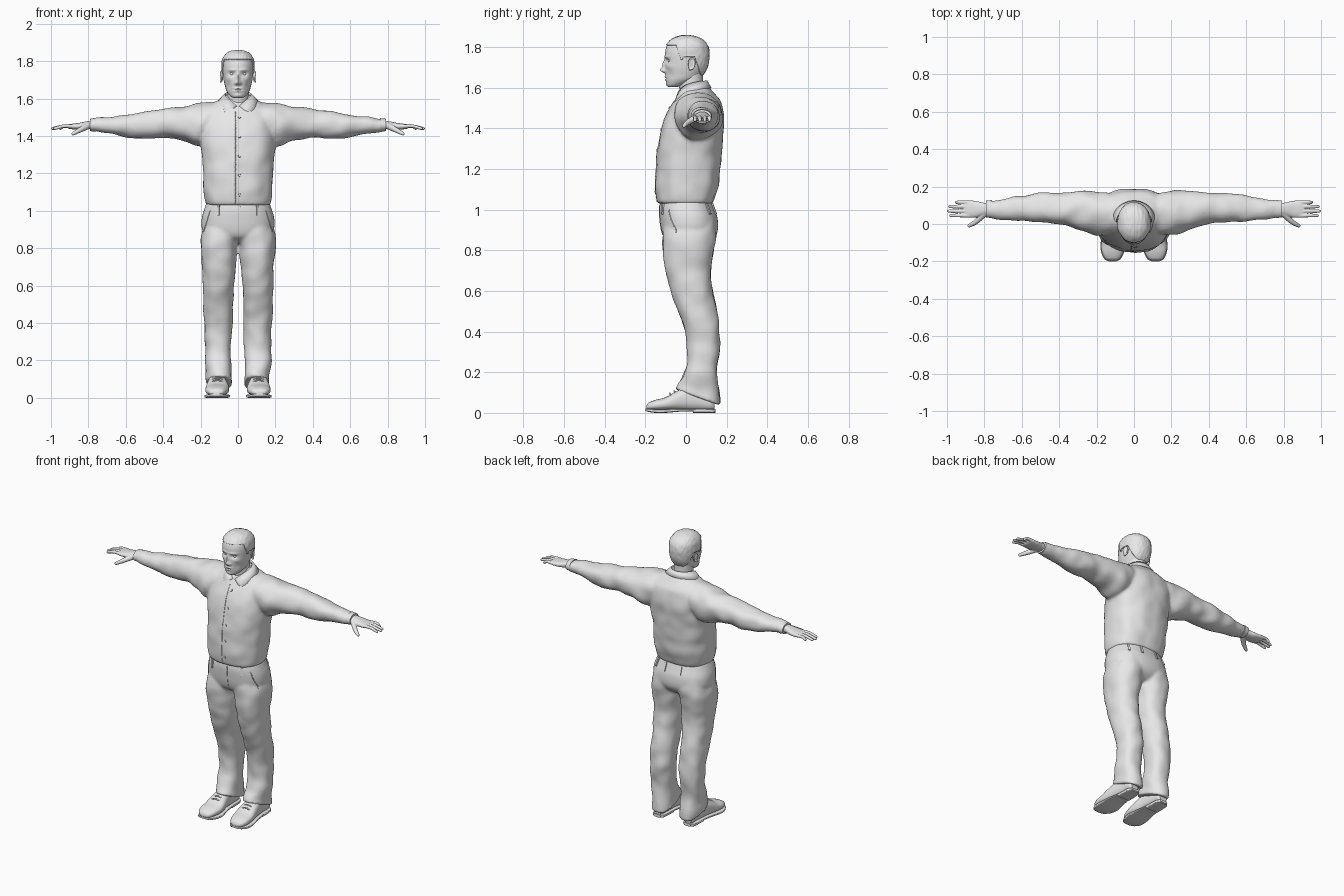
import bpy, bmesh
from math import sin, cos, pi, tau, exp, copysign, radians
from mathutils import Vector, Matrix, noise
from mathutils.bvhtree import BVHTree

default = bpy.data.objects.get("Cube")
if default:
    bpy.data.objects.remove(default, do_unlink=True)

grey = bpy.data.materials.new("plain_grey")
grey.use_nodes = True
grey.diffuse_color = (.8, .8, .8, 1)
grey.node_tree.nodes["Principled BSDF"].inputs["Base Color"].default_value = (.8, .8, .8, 1)

PLACE = {"x": lambda t, u, v: Vector((t, u, v)),
         "y": lambda t, u, v: Vector((u, t, v)),
         "z": lambda t, u, v: Vector((u, v, t))}


def spline(rings, steps):
    """Catmull-Rom interpolation of rows of numbers."""
    pad = [rings[0]] + rings + [rings[-1]]
    rows = []
    for i in range(len(rings) - 1):
        for s in range(steps):
            t = s / steps
            rows.append([b + .5 * t * (c - a + t * (2*a - 5*b + 4*c - d + t * (3*(b - c) + d - a)))
                         for a, b, c, d in zip(*pad[i:i + 4])])
    return rows + [rings[-1]]


def loft(bm, axis, rings, side=1, sides=48, steps=6, power=2.3, fold=0):
    """Skin of rounded sections (position, u min, u max, v min, v max)."""
    loops, faces = [], []
    for t, u0, u1, v0, v1 in spline(rings, steps):
        centre = PLACE[axis](t, (u0 + u1) / 2, (v0 + v1) / 2)
        loop = []
        for k in range(sides):
            c, s = cos(tau * k / sides), sin(tau * k / sides)
            u = (u1 - u0) / 2 * copysign(abs(c) ** (2 / power), c)
            v = (v1 - v0) / 2 * copysign(abs(s) ** (2 / power), s)
            out = PLACE[axis](0, u, v)
            co = centre + out
            co.x *= side
            out.x *= side
            co += out.normalized() * fold * noise.noise(co * 13)
            loop.append(bm.verts.new(co))
        loops.append(loop)
    for a, b in zip(loops, loops[1:]):
        for k in range(sides):
            n = (k + 1) % sides
            faces.append(bm.faces.new((a[k], a[n], b[n], b[k])))
    faces += [bm.faces.new(loops[0]), bm.faces.new(loops[-1])]
    bmesh.ops.recalc_face_normals(bm, faces=faces)


def wide(rows):
    """Rows (z, half width, front, back) as symmetric sections."""
    return [(z, -w, w, f, b) for z, w, f, b in rows]


def limb(bm, points, r0, r1, count=14):
    """Chain of overlapping balls along a path."""
    path = spline([tuple(p) for p in points], count)
    for i, p in enumerate(path):
        r = r0 + (r1 - r0) * i / (len(path) - 1)
        bmesh.ops.create_icosphere(bm, subdivisions=2, radius=r, matrix=Matrix.Translation(p))


def make(name, bm, voxel=0, smooth=0, mirror=False, thick=0):
    mesh = bpy.data.meshes.new(name)
    bm.to_mesh(mesh)
    bm.free()
    mesh.shade_smooth()
    mesh.set_sharp_from_angle(angle=radians(45))
    mesh.materials.append(grey)
    obj = bpy.data.objects.new(name, mesh)
    bpy.context.collection.objects.link(obj)
    if voxel:
        remesh = obj.modifiers.new("merge", "REMESH")
        remesh.mode, remesh.voxel_size, remesh.use_smooth_shade = "VOXEL", voxel, True
    if smooth:
        relax = obj.modifiers.new("relax", "SMOOTH")
        relax.factor, relax.iterations = .5, smooth
    if thick:
        shell = obj.modifiers.new("shell", "SOLIDIFY")
        shell.thickness, shell.offset = thick, 1
    if mirror:
        obj.modifiers.new("mirror", "MIRROR")
    return obj


# Shirt: torso and both sleeves fused together
bm = bmesh.new()
loft(bm, "z", wide([(1.03, .17, -.138, .13), (1.06, .178, -.147, .142), (1.12, .184, -.15, .16),
                    (1.2, .187, -.148, .17), (1.3, .196, -.138, .178), (1.38, .205, -.125, .183),
                    (1.46, .203, -.1, .188), (1.53, .185, -.06, .172), (1.57, .145, -.035, .14),
                    (1.6, .09, -.015, .115), (1.62, .07, 0, .1)]), power=2.4, fold=.007)
for side in (1, -1):
    loft(bm, "x", [(.08, -.04, .15, 1.42, 1.585), (.2, -.06, .178, 1.345, 1.575),
                   (.28, -.035, .175, 1.37, 1.56), (.38, -.005, .168, 1.39, 1.548),
                   (.5, .01, .165, 1.385, 1.53), (.6, .015, .152, 1.395, 1.515),
                   (.7, .025, .135, 1.415, 1.5), (.77, .035, .125, 1.425, 1.492),
                   (.785, .038, .122, 1.428, 1.49)], side, power=2.1, fold=.009)
shirt = make("shirt", bm, voxel=.009, smooth=5)

bm = bmesh.new()
loft(bm, "x", [(.76, .032, .128, 1.423, 1.495), (.79, .035, .125, 1.426, 1.492)], power=2.1)
make("cuffs", bm, mirror=True)

# Collar: a folded strip, high at the nape and pointed at the front
bm = bmesh.new()
strip = []
for i in range(41):
    a = i / 20 - 1
    top, low = a * pi * .97, a * pi * .8
    drop = abs(a) ** 3
    strip.append((bm.verts.new((.072 * sin(top), .03 + .075 * cos(top), 1.635 - .075 * drop)),
                  bm.verts.new((.115 * sin(low), .02 + .105 * cos(low), 1.6 - .09 * drop))))
for (a, b), (c, d) in zip(strip, strip[1:]):
    bm.faces.new((a, b, d, c))
make("collar", bm, thick=.01)

# Trousers: hips and both legs fused together, hems sloping to the heel
bm = bmesh.new()
loft(bm, "z", wide([(.83, .09, -.06, .1), (.86, .16, -.105, .138), (.9, .192, -.122, .157),
                    (.96, .194, -.13, .155), (1.01, .18, -.132, .138), (1.06, .162, -.122, .12)]))
for side in (1, -1):
    loft(bm, "z", [(.075, .03, .168, -.052, .168), (.13, .034, .17, -.035, .162),
                   (.2, .036, .176, -.005, .152), (.3, .034, .178, .008, .165),
                   (.4, .03, .18, -.005, .165), (.5, .027, .183, -.04, .152),
                   (.6, .022, .187, -.075, .13), (.7, .014, .192, -.1, .122),
                   (.8, .004, .2, -.113, .138), (.88, -.01, .195, -.112, .15),
                   (.95, 0, .17, -.1, .14)], side, fold=.008)
for v in bm.verts:
    v.co.z -= .36 * (v.co.y - .06) * max(0, min(1, (.22 - v.co.z) / .14))
trousers = make("trousers", bm, voxel=.009, smooth=4)

# Shoes, soles, heels and laces
bm = bmesh.new()
loft(bm, "y", [(-.195, .095, .135, .02, .035), (-.184, .075, .155, .014, .05),
               (-.15, .057, .172, .012, .064), (-.1, .047, .174, .012, .077),
               (-.05, .052, .168, .012, .105), (0, .062, .16, .012, .125),
               (.07, .068, .15, .012, .12), (.12, .073, .147, .012, .1),
               (.14, .085, .135, .015, .08)], power=2.4)
make("shoes", bm, mirror=True)
bm = bmesh.new()
loft(bm, "y", [(-.2, .095, .135, .01, .022), (-.188, .072, .158, .006, .02),
               (-.15, .053, .176, 0, .018), (-.1, .043, .178, 0, .018),
               (-.03, .055, .168, .006, .02), (.05, .064, .155, .008, .02),
               (.12, .068, .152, .006, .02), (.146, .085, .135, .006, .02)], power=5)
loft(bm, "y", [(.035, .064, .156, 0, .02), (.12, .068, .152, 0, .02), (.144, .085, .135, 0, .02)], power=5)
make("soles", bm, mirror=True)
bm = bmesh.new()
for k in range(3):
    y, z = -.075 + .022 * k, .094 + .011 * k
    limb(bm, [(.085, y, z - .007), (.11, y - .004, z + .002), (.135, y, z - .007)], .004, .004)
make("laces", bm, mirror=True)

# Hands: palm, four fingers and thumb fused together
bm = bmesh.new()
loft(bm, "x", [(.74, .05, .11, 1.437, 1.484), (.8, .047, .113, 1.436, 1.48),
               (.85, .035, .124, 1.433, 1.47), (.895, .035, .125, 1.437, 1.464),
               (.91, .045, .117, 1.442, 1.46)])
for y, tip in zip((.045, .069, .093, .116), (.98, .992, .985, .95)):
    limb(bm, [(.88, y, 1.451), (.93, y, 1.453), (tip, y, 1.44)], .0115, .0085)
limb(bm, [(.8, .055, 1.455), (.845, .012, 1.432), (.882, -.01, 1.412)], .019, .0095)
make("hands", bm, voxel=.0035, smooth=3, mirror=True)

# Head: a smooth skull with features pushed in and out of the face
SKULL = wide([(1.603, .025, -.085, -.045), (1.614, .042, -.093, -.01), (1.64, .061, -.098, .05),
              (1.67, .07, -.101, .082), (1.7, .077, -.103, .1), (1.74, .082, -.103, .109),
              (1.78, .083, -.102, .109), (1.81, .078, -.092, .1), (1.835, .062, -.068, .076),
              (1.848, .04, -.04, .045), (1.853, .012, -.012, .015)])
FEATURES = [(0, 1.686, .012, .012, .022), (0, 1.712, .009, .024, .013),     # nose
            (.013, 1.681, .007, .007, .008),                                # nostrils
            (.033, 1.732, .017, .011, -.012), (.03, 1.753, .026, .007, .005),  # sockets, brows
            (0, 1.654, .02, .005, .006), (0, 1.64, .018, .006, .006),       # lips
            (0, 1.647, .024, .002, -.004), (0, 1.616, .018, .012, .005),    # mouth, chin
            (.05, 1.665, .014, .024, -.005), (.052, 1.705, .015, .012, .004)]  # cheeks
bm = bmesh.new()
loft(bm, "z", SKULL, sides=128, steps=10, power=2.2)
for v in bm.verts:
    if v.co.y < -.02:
        x, z = abs(v.co.x), v.co.z
        v.co.y -= sum(h * exp(-((x - fx) / rx) ** 2 - ((z - fz) / rz) ** 2)
                      for fx, fz, rx, rz, h in FEATURES)
make("head", bm)

bm = bmesh.new()
loft(bm, "z", wide([(1.5, .066, -.025, .1), (1.57, .06, -.03, .088),
                    (1.63, .058, -.035, .084), (1.69, .058, -.03, .084)]), power=2)
make("neck", bm)

bm = bmesh.new()
bmesh.ops.create_uvsphere(bm, u_segments=20, v_segments=14, radius=.0125,
                          matrix=Matrix.Translation((.032, -.077, 1.733)))
make("eyes", bm, mirror=True)


# Hair: the upper skull cut along a hairline, thickened and streaked
def hairline(y):
    if y < -.05:
        return 1.806
    if y < -.01:
        return 1.806 - .07 * min(1, (y + .05) / .025)
    return 1.75 if y < .04 else max(1.66, 1.75 - 3 * (y - .04))


bm = bmesh.new()
loft(bm, "z", SKULL, sides=128, steps=10, power=2.2)
bmesh.ops.delete(bm, geom=[v for v in bm.verts if v.co.z < hairline(v.co.y)], context="VERTS")
for v in bm.verts:
    streak = noise.noise(Vector((v.co.x * 110, v.co.y * 25, v.co.z * 40)))
    v.co += (v.co - Vector((0, 0, 1.74))).normalized() * .002 * streak
make("hair", bm, thick=.006)

# Ears: a curled rim around a flat shell, with a lobe
bm = bmesh.new()
tilt = Matrix.Translation((.086, .025, 1.718)) @ Matrix.Rotation(.3, 4, "Z") @ Matrix.Rotation(-.15, 4, "X")
bmesh.ops.create_uvsphere(bm, u_segments=20, v_segments=12, radius=1,
                          matrix=tilt @ Matrix.Diagonal((.006, .016, .028, 1)))
rim = [tilt @ Vector((.004, .016 * cos(a), .028 * sin(a))) for a in (-1.7, -.8, 0, .8, 1.6, 2.4, 3)]
limb(bm, rim, .006, .004, 6)
make("ears", bm, voxel=.003, smooth=2, mirror=True)

# Surface trees for fastening details to the clothes
graph = bpy.context.evaluated_depsgraph_get()
shirt_skin = BVHTree.FromObject(shirt, graph)
trouser_skin = BVHTree.FromObject(trousers, graph)


def touch(skin, x, z, face=-1):
    point, normal, _, _ = skin.ray_cast(Vector((x, face, z)), Vector((0, -face, 0)))
    return point, normal


def seam(name, skin, start, end, radius, face=-1):
    """Row of small beads fused into a stitched line on the cloth."""
    bm = bmesh.new()
    hits = [touch(skin, *Vector(start).lerp(Vector(end), i / 12), face)[0] for i in range(13)]
    limb(bm, [p for p in hits if p], radius, radius, 6)
    make(name, bm, voxel=radius * .6)


# Front opening with buttons
seam("placket_edge", shirt_skin, (-.013, 1.04), (-.013, 1.53), .003)
bm = bmesh.new()
for k in range(5):
    point, normal = touch(shirt_skin, .008, 1.085 + .104 * k)
    if point:
        bmesh.ops.create_cone(bm, cap_ends=True, segments=16, radius1=.009, radius2=.007, depth=.008,
                              matrix=Matrix.Translation(point) @ normal.to_track_quat("Z", "Y").to_matrix().to_4x4())
make("buttons", bm)

# Belt loops, fly and pockets
bm = bmesh.new()
for x, face in ((.105, -1), (-.105, -1), (.055, 1), (-.055, 1), (.13, 1), (-.13, 1)):
    point, normal = touch(trouser_skin, x, 1.003, face)
    if point:
        turn = normal.to_track_quat("Y", "Z").to_matrix().to_4x4()
        bmesh.ops.create_cube(bm, size=1, matrix=Matrix.Translation(point) @ turn
                              @ Matrix.Diagonal((.014, .012, .055, 1)))
make("belt_loops", bm)
seam("fly", trouser_skin, (.012, .88), (.012, 1.02), .0025)
for side, label in ((1, "left"), (-1, "right")):
    seam(label + "_pocket", trouser_skin, (.15 * side, 1.0), (.183 * side, .89), .003)
